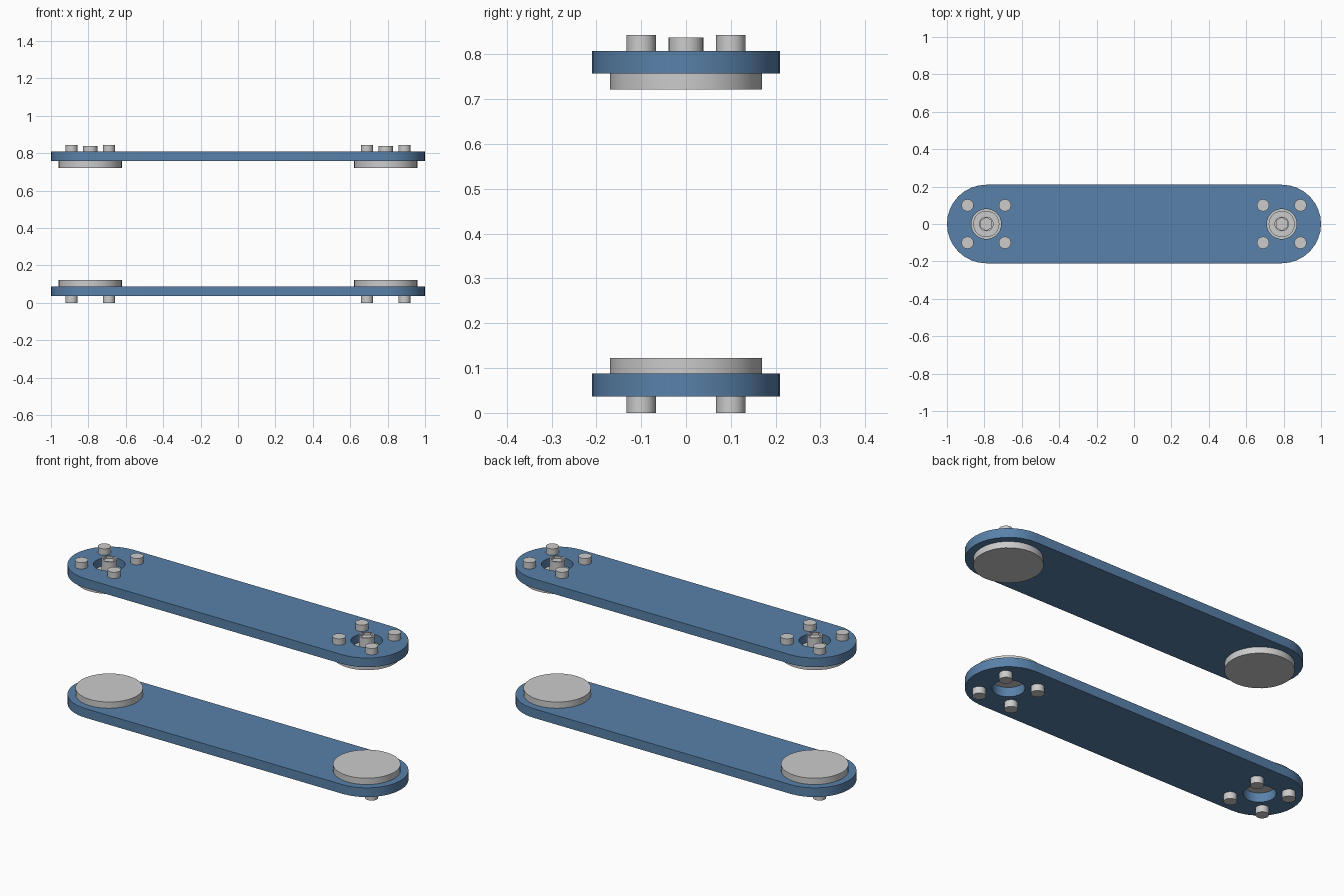
import bpy, bmesh
from math import pi, cos, sin

if "Cube" in bpy.data.objects:
    bpy.data.objects.remove(bpy.data.objects["Cube"])

blue = bpy.data.materials.new("blue_plate")
blue.diffuse_color = (0.10, 0.22, 0.40, 1)
blue.use_nodes = True
blue.node_tree.nodes["Principled BSDF"].inputs["Base Color"].default_value = blue.diffuse_color
CX = 0.79  # hub centre


def smooth(ob):
    bpy.ops.object.select_all(action='DESELECT')
    ob.select_set(True)
    bpy.context.view_layer.objects.active = ob
    bpy.ops.object.shade_smooth_by_angle(angle=0.6)


def cylinder(name, x, y, z0, z1, r, sides=32, rot=0.0):
    bpy.ops.mesh.primitive_cylinder_add(vertices=sides, radius=r, depth=z1 - z0,
                                        location=(x, y, (z0 + z1) / 2), rotation=(0, 0, rot))
    ob = bpy.context.object
    ob.name = name
    if sides > 8:
        smooth(ob)
    return ob


def bore(ob, x, z0, z1, r, sides):
    cutter = cylinder("bore_cutter", x, 0, z0, z1, r, sides)
    cutter.hide_render = True
    mod = ob.modifiers.new("bore", 'BOOLEAN')
    mod.operation, mod.solver, mod.object = 'DIFFERENCE', 'EXACT', cutter
    bpy.context.view_layer.objects.active = ob
    bpy.ops.object.modifier_apply(modifier=mod.name)
    bpy.data.objects.remove(cutter)


def plate(name, z0, z1, r=0.21, n=16):
    # Rounded-end link outline, extruded upward, with a hole at each end
    bm = bmesh.new()
    pts = [(s * CX + r * cos(a0 + pi * i / n), r * sin(a0 + pi * i / n), z0)
           for s, a0 in ((1, -pi / 2), (-1, pi / 2)) for i in range(n + 1)]
    face = bm.faces.new([bm.verts.new(p) for p in pts])
    ext = bmesh.ops.extrude_face_region(bm, geom=[face])
    bmesh.ops.translate(bm, vec=(0, 0, z1 - z0),
                        verts=[v for v in ext["geom"] if isinstance(v, bmesh.types.BMVert)])
    bmesh.ops.recalc_face_normals(bm, faces=bm.faces)
    me = bpy.data.meshes.new(name)
    bm.to_mesh(me)
    bm.free()
    ob = bpy.data.objects.new(name, me)
    bpy.context.collection.objects.link(ob)
    me.materials.append(blue)
    for s in (-1, 1):
        bore(ob, s * CX, z0 - 0.02, z1 + 0.02, 0.08, 32)
    smooth(ob)


# Two link plates
plate("lower_plate", 0.037, 0.088)
plate("upper_plate", 0.757, 0.808)

for side, s in (("left", -1), ("right", 1)):
    x = s * CX
    # Inner discs facing each other
    cylinder(f"lower_disc_{side}", x, 0, 0.088, 0.123, 0.17)
    cylinder(f"upper_disc_{side}", x, 0, 0.722, 0.757, 0.17)
    # Raised boss and output shaft with a hexagonal socket
    cylinder(f"boss_{side}", x, 0, 0.757, 0.770, 0.07)
    shaft = cylinder(f"shaft_{side}", x, 0, 0.770, 0.838, 0.039, 24)
    bore(shaft, x, 0.825, 0.86, 0.034, 6)
    # Four bolts round each hub, outside each plate
    for i, (dx, dy) in enumerate(((-1, -1), (1, -1), (1, 1), (-1, 1))):
        for level, z0, z1 in (("lower", 0.0, 0.037), ("upper", 0.808, 0.843)):
            cylinder(f"{level}_bolt_{side}_{i + 1}", x + dx * 0.1, dy * 0.1, z0, z1, 0.033, 16)
